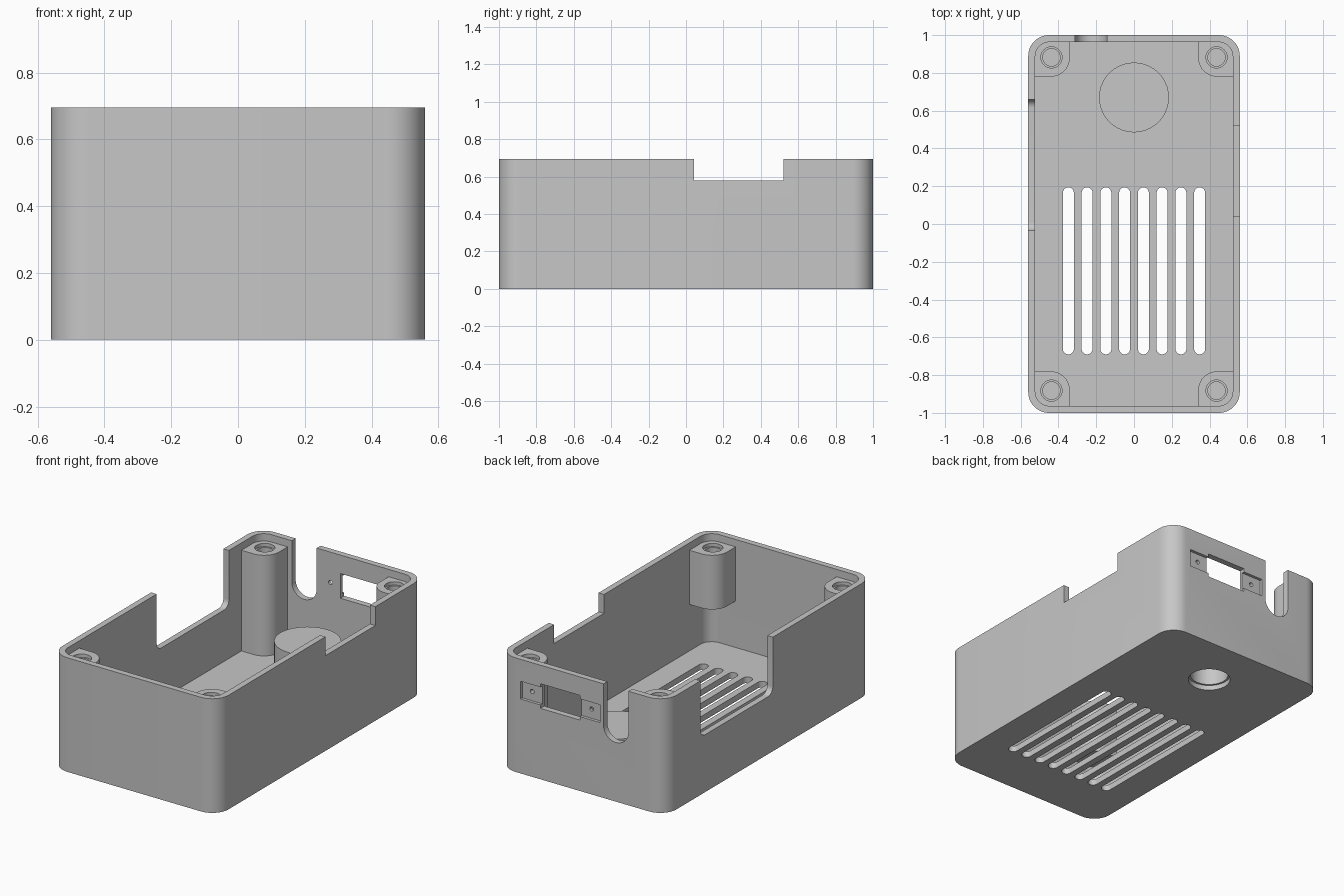
import bpy
import bmesh
from math import sin, cos, pi
from mathutils import Vector

if "Cube" in bpy.data.objects:
    bpy.data.objects.remove(bpy.data.objects["Cube"], do_unlink=True)

HALF_X, HALF_Y, HEIGHT = 0.56, 1.0, 0.695
WALL, FLOOR = 0.037, 0.037

grey = bpy.data.materials.new("plain_grey")
grey.use_nodes = True
colour = (0.57, 0.57, 0.57, 1)
grey.diffuse_color = colour
grey.node_tree.nodes["Principled BSDF"].inputs["Base Color"].default_value = colour


def block(name, axis, centre, size, lo, hi, radius=0.0, steps=10):
    """Rounded rectangle extruded from lo to hi along an axis."""
    place = {"x": lambda a, b, d: (d, a, b),
             "y": lambda a, b, d: (a, d, b),
             "z": lambda a, b, d: (a, b, d)}[axis]
    bm = bmesh.new()
    ring = []
    for k, (sa, sb) in enumerate(((1, 1), (-1, 1), (-1, -1), (1, -1))):
        ca = centre[0] + sa * (size[0] / 2 - radius)
        cb = centre[1] + sb * (size[1] / 2 - radius)
        for i in range(steps + 1 if radius else 1):
            t = (k + i / steps) * pi / 2
            ring.append(bm.verts.new(place(ca + radius * cos(t), cb + radius * sin(t), lo)))
    face = bm.faces.new(ring)
    bmesh.ops.remove_doubles(bm, verts=bm.verts[:], dist=1e-5)
    out = bmesh.ops.extrude_face_region(bm, geom=bm.faces[:])
    moved = [v for v in out["geom"] if isinstance(v, bmesh.types.BMVert)]
    bmesh.ops.translate(bm, verts=moved, vec=Vector(place(0, 0, hi - lo)))
    bmesh.ops.recalc_face_normals(bm, faces=bm.faces[:])
    mesh = bpy.data.meshes.new(name)
    bm.to_mesh(mesh)
    bm.free()
    mesh.materials.append(grey)
    obj = bpy.data.objects.new(name, mesh)
    bpy.context.collection.objects.link(obj)
    return obj


def disc(name, x, y, radius, lo, hi):
    return block(name, "z", (x, y), (2 * radius, 2 * radius), lo, hi, radius)


def cut(target, cutter):
    """Subtract the cutter for good and discard it."""
    mod = target.modifiers.new("cut", "BOOLEAN")
    mod.operation = "DIFFERENCE"
    mod.solver = "EXACT"
    mod.object = cutter
    bpy.context.view_layer.objects.active = target
    bpy.ops.object.modifier_apply(modifier=mod.name)
    bpy.data.objects.remove(cutter, do_unlink=True)


# Inner space, with the screw posts and the round boss left solid
cavity = block("cavity", "z", (0, 0), (2 * (HALF_X - WALL), 2 * (HALF_Y - WALL)),
               FLOOR, 1.0, 0.075)
for sx in (-1, 1):
    for sy in (-1, 1):
        bottom = -0.1 if sy > 0 else 0.32
        cut(cavity, block("post", "z", (sx * 0.54, sy * 0.98), (0.4, 0.4),
                          bottom, 0.65, 0.1))
cut(cavity, disc("boss", 0, 0.67, 0.185, -0.1, 0.28))

# Open enclosure
case = block("enclosure", "z", (0, 0), (2 * HALF_X, 2 * HALF_Y), 0, HEIGHT, 0.11)
cut(case, cavity)

# Screw holes with a shallow wider mouth
for sx in (-1, 1):
    for sy in (-1, 1):
        x, y = sx * 0.437, sy * 0.882
        cut(case, disc("screw_mouth", x, y, 0.056, 0.63, 0.66))
        cut(case, disc("screw_hole", x, y, 0.046, 0.4, 0.66))

# Stepped pocket under the boss
cut(case, disc("pocket_mouth", 0, 0.67, 0.12, -0.1, 0.03))
cut(case, disc("pocket", 0, 0.67, 0.108, -0.1, 0.22))

# Floor vents
for i in range(8):
    x = (i - 3.5) * 0.0993
    cut(case, block("vent", "z", (x, -0.248), (0.058, 0.884), -0.1, 0.1, 0.029))

# Side notches: square on the left wall, deep and rounded on the right wall
cut(case, block("left_notch", "x", (0.282, 0.78), (0.48, 0.4), 0.5, 0.7))
cut(case, block("right_notch", "x", (0.312, 0.75), (0.695, 0.8), -0.7, -0.5, 0.045))

# Cable slot, switch window, mounting recess and screw pinholes in the back wall
cut(case, block("cable_slot", "y", (-0.228, 0.76), (0.168, 0.8), 0.95, 1.1, 0.084))
cut(case, block("switch_recess", "y", (0.148, 0.507), (0.535, 0.108), 0.982, 1.1))
cut(case, block("switch_window", "y", (0.148, 0.507), (0.265, 0.15), 0.9, 1.1))
for s in (-1, 1):
    cut(case, block("pinhole", "y", (0.148 + s * 0.2, 0.51), (0.026, 0.026),
                    0.9, 1.1, 0.013))

# Smooth rounded corners, crisp edges
bpy.ops.object.select_all(action="DESELECT")
case.select_set(True)
bpy.context.view_layer.objects.active = case
bpy.ops.object.shade_smooth_by_angle(angle=pi / 6)
